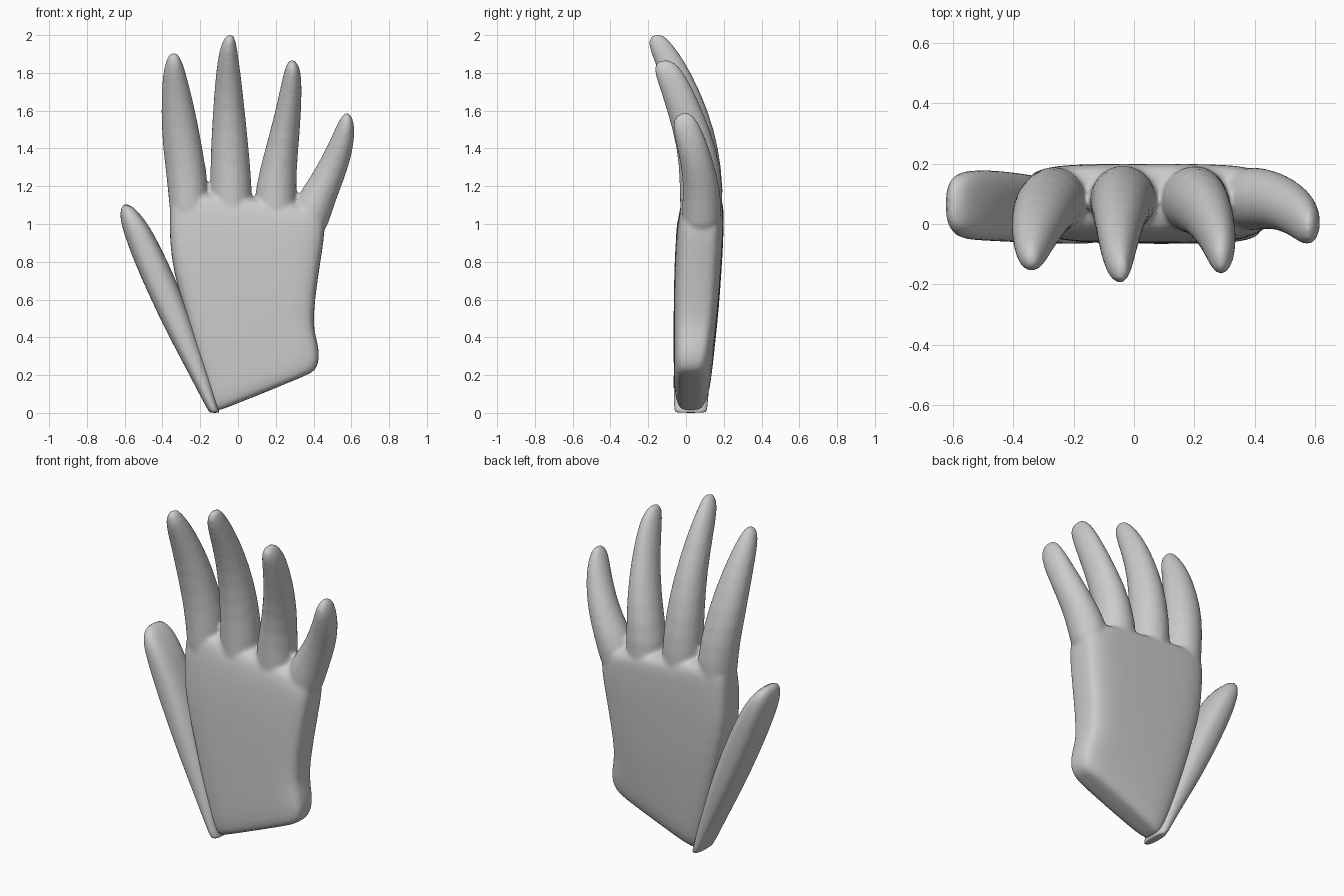
import bpy, bmesh, math

grey = bpy.data.materials.new("glove_grey")
grey.diffuse_color = (0.6, 0.6, 0.6, 1)


def loft(bm, rows, power=1.0, segs=24):
    """Skin rounded rings; row = left x, left z, right x, right z, front y, back y."""
    rings = []
    for lx, lz, rx, rz, yf, yb in rows:
        ring = []
        for i in range(segs):
            a = 2 * math.pi * i / segs
            c = math.copysign(abs(math.cos(a)) ** power, math.cos(a))
            s = math.copysign(abs(math.sin(a)) ** power, math.sin(a))
            ring.append(bm.verts.new(((lx + rx) / 2 + c * (rx - lx) / 2,
                                      (yf + yb) / 2 + s * (yb - yf) / 2,
                                      (lz + rz) / 2 + c * (rz - lz) / 2)))
        rings.append(ring)
    for a, b in zip(rings, rings[1:]):
        for i in range(segs):
            j = (i + 1) % segs
            bm.faces.new((a[i], a[j], b[j], b[i]))
    bm.faces.new(rings[0][::-1])
    bm.faces.new(rings[-1])


def finish(name, bm):
    bmesh.ops.recalc_face_normals(bm, faces=bm.faces)
    for f in bm.faces:
        f.smooth = True
    me = bpy.data.meshes.new(name)
    bm.to_mesh(me)
    bm.free()
    me.materials.append(grey)
    ob = bpy.data.objects.new(name, me)
    bpy.context.collection.objects.link(ob)
    ob.modifiers.new("round", 'SUBSURF').levels = 1
    ob.modifiers["round"].render_levels = 1
    return ob


hand = bmesh.new()
# Palm, with a slanted wrist end
loft(hand, [
    (-.11, .005, .38, .205, -.02, .07),
    (-.125, .01, .41, .225, -.05, .10),
    (-.15, .06, .435, .28, -.063, .125),
    (-.18, .16, .425, .37, -.066, .14),
    (-.23, .32, .398, .45, -.066, .155),
    (-.28, .52, .408, .60, -.066, .175),
    (-.345, .75, .438, .80, -.062, .19),
    (-.362, .90, .457, .92, -.055, .198),
    (-.365, 1.02, .465, 1.02, -.045, .20),
    (-.36, 1.12, .42, 1.07, -.03, .20),
    (-.34, 1.19, .32, 1.11, .0, .18)], power=0.45)
# Index finger
loft(hand, [
    (-.36, .95, -.15, .95, -.04, .19),
    (-.37, 1.2, -.155, 1.2, -.03, .195),
    (-.40, 1.4, -.187, 1.4, -.045, .165),
    (-.408, 1.6, -.225, 1.6, -.085, .10),
    (-.403, 1.75, -.263, 1.75, -.13, .03),
    (-.39, 1.84, -.287, 1.84, -.16, -.03),
    (-.37, 1.89, -.31, 1.89, -.155, -.07),
    (-.35, 1.908, -.33, 1.908, -.13, -.10)])
# Middle finger
loft(hand, [
    (-.145, .95, .08, .95, -.04, .195),
    (-.148, 1.2, .075, 1.2, -.03, .198),
    (-.145, 1.4, .057, 1.4, -.04, .175),
    (-.133, 1.6, .037, 1.6, -.07, .12),
    (-.118, 1.8, .014, 1.8, -.14, .03),
    (-.10, 1.92, -.003, 1.92, -.195, -.045),
    (-.075, 1.985, -.015, 1.985, -.20, -.10),
    (-.05, 2.005, -.03, 2.005, -.17, -.13)])
# Ring finger
loft(hand, [
    (.07, .95, .32, .95, -.04, .195),
    (.09, 1.2, .305, 1.2, -.03, .198),
    (.145, 1.4, .32, 1.4, -.045, .165),
    (.198, 1.6, .336, 1.6, -.10, .09),
    (.23, 1.75, .338, 1.75, -.15, .02),
    (.247, 1.82, .33, 1.82, -.172, -.025),
    (.262, 1.855, .312, 1.855, -.16, -.06),
    (.278, 1.87, .295, 1.87, -.125, -.09)])
# Little finger
loft(hand, [
    (.25, .98, .46, .92, -.03, .19),
    (.305, 1.14, .495, 1.06, -.02, .19),
    (.385, 1.25, .54, 1.18, -.015, .175),
    (.445, 1.36, .585, 1.30, -.03, .145),
    (.495, 1.46, .612, 1.41, -.055, .11),
    (.53, 1.54, .618, 1.50, -.073, .075),
    (.555, 1.58, .61, 1.555, -.06, .045),
    (.575, 1.592, .59, 1.587, -.025, .015)])
body = finish("palm_and_fingers", hand)
# Fuse the fingers into the palm and soften the webs
m = body.modifiers.new("fuse", 'REMESH')
m.mode = 'VOXEL'
m.voxel_size = 0.012
m.use_smooth_shade = True
m = body.modifiers.new("soften", 'SMOOTH')
m.factor = 0.5
m.iterations = 5

# Thumb, creased against the palm
thumb = bmesh.new()
loft(thumb, [
    (-.15, .0, -.10, .0, -.055, .105),
    (-.158, .012, -.098, .006, -.062, .112),
    (-.20, .09, -.115, .07, -.066, .118),
    (-.275, .235, -.145, .19, -.066, .13),
    (-.375, .42, -.20, .36, -.064, .15),
    (-.47, .62, -.262, .54, -.062, .165),
    (-.55, .80, -.335, .72, -.058, .175),
    (-.605, .95, -.41, .88, -.055, .18),
    (-.625, 1.03, -.47, .99, -.05, .175),
    (-.622, 1.085, -.52, 1.055, -.03, .16),
    (-.60, 1.11, -.56, 1.095, .01, .12)], power=0.8)
finish("thumb", thumb)
